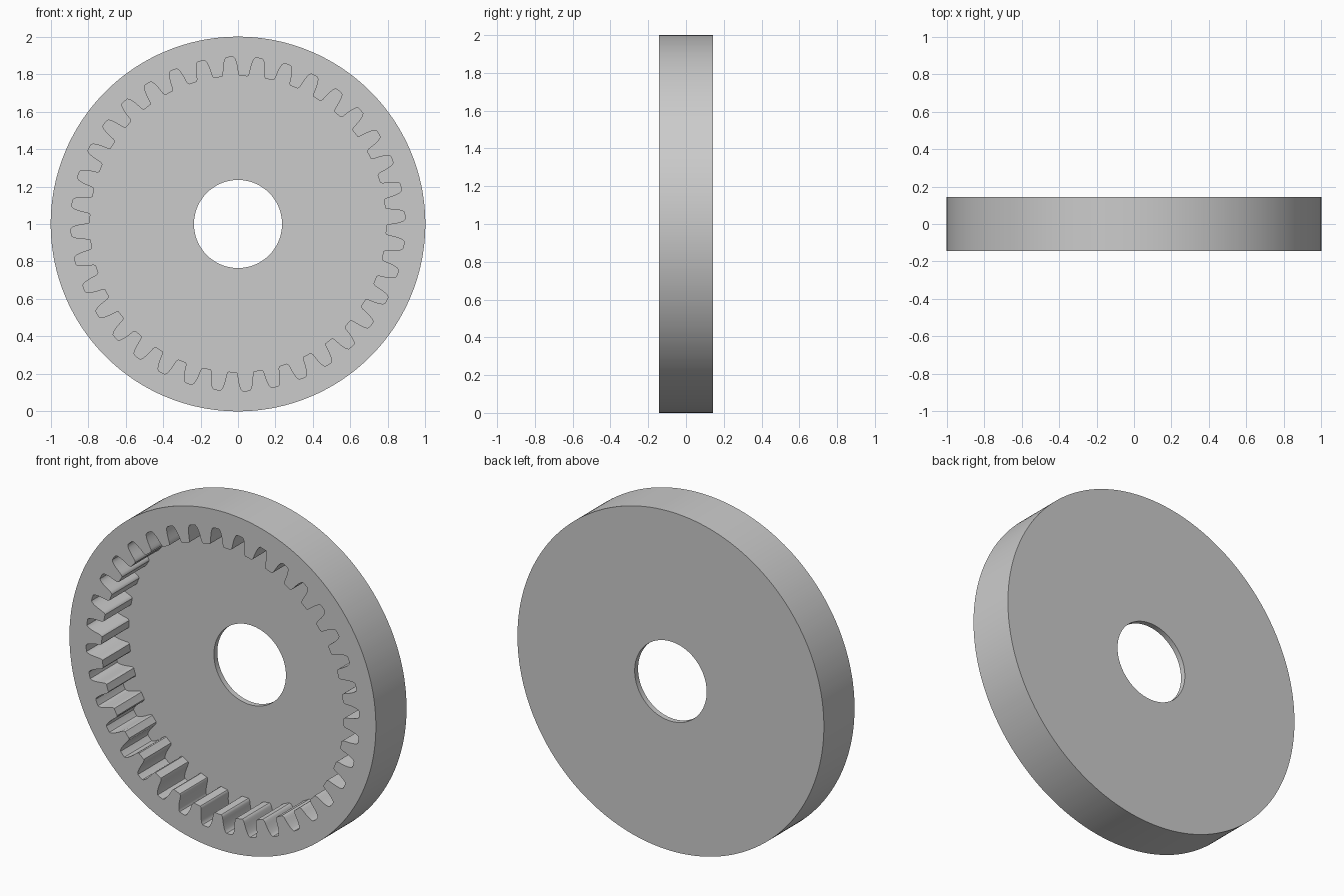
import bpy
import bmesh
from math import cos, sin, radians

cube = bpy.data.objects.get("Cube")
if cube:
    bpy.data.objects.remove(cube, do_unlink=True)

TEETH = 36
PITCH = 360 / TEETH
PHASE = 2.8            # angle of the first gap centre
OUTER, HOLE = 1.0, 0.235
FRONT, BACK = -0.143, 0.143
FLOOR = BACK - 0.032   # recessed web behind the teeth

# Half of one gap between teeth: (half angle in degrees, radius), root to tip
half_gap = [(0, 0.892), (1.2, 0.891), (1.65, 0.884), (1.95, 0.873),
            (2.25, 0.858), (2.5, 0.84), (2.7, 0.82), (2.85, 0.805),
            (3.1, 0.795), (3.5, 0.79), (4.2, 0.79)]
gap = [(-a, r) for a, r in reversed(half_gap[1:])] + half_gap
teeth = [(radians(PHASE + PITCH * k + a), r) for k in range(TEETH) for a, r in gap]


def make_material(name, rgb):
    mat = bpy.data.materials.new(name)
    mat.use_nodes = True
    mat.diffuse_color = (*rgb, 1)
    mat.node_tree.nodes["Principled BSDF"].inputs["Base Color"].default_value = (*rgb, 1)
    return mat


def add_loop(bm, y, radius=None):
    """Closed loop at depth y: a circle, or the tooth outline if no radius."""
    return [bm.verts.new(((radius or r) * cos(a), y, 1 + (radius or r) * sin(a)))
            for a, r in teeth]


# Internal ring gear: closed loft around the cross-section
bm = bmesh.new()
loops = [add_loop(bm, BACK, OUTER), add_loop(bm, FRONT, OUTER),
         add_loop(bm, FRONT), add_loop(bm, FLOOR),
         add_loop(bm, FLOOR, HOLE), add_loop(bm, BACK, HOLE)]
n = len(teeth)
for i, loop in enumerate(loops):
    following = loops[(i + 1) % len(loops)]
    for j in range(n):
        k = (j + 1) % n
        bm.faces.new((loop[j], loop[k], following[k], following[j]))
bmesh.ops.recalc_face_normals(bm, faces=bm.faces)

mesh = bpy.data.meshes.new("internal_ring_gear")
bm.to_mesh(mesh)
bm.free()
mesh.materials.append(make_material("light grey", (0.6, 0.6, 0.6)))
gear = bpy.data.objects.new("internal_ring_gear", mesh)
bpy.context.collection.objects.link(gear)

# Smooth round walls, crisp rims and tooth corners
bpy.ops.object.select_all(action="DESELECT")
gear.select_set(True)
bpy.context.view_layer.objects.active = gear
bpy.ops.object.shade_smooth_by_angle(angle=radians(30))
